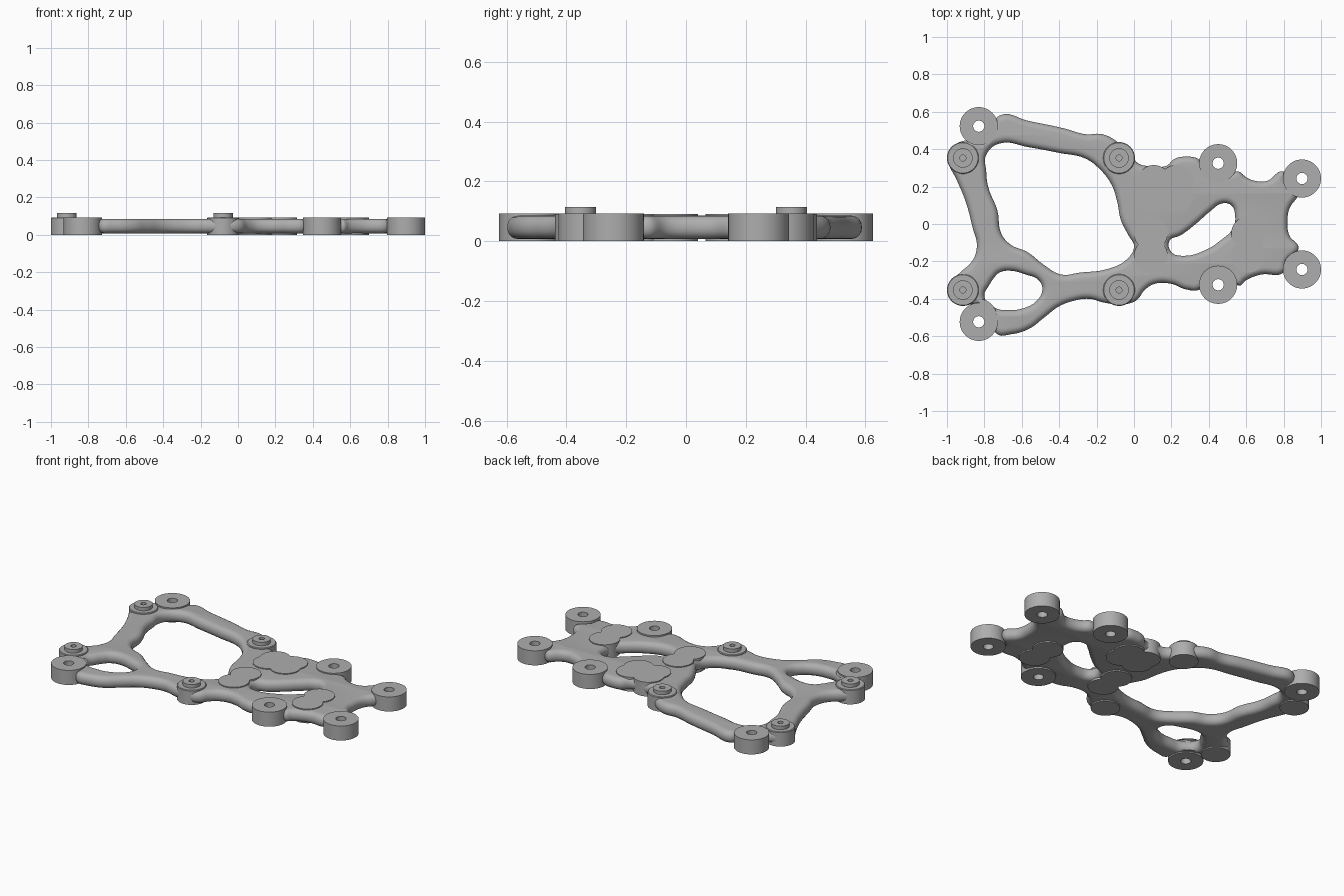
import bpy, bmesh
from math import sin, cos, pi, sqrt, radians

old = bpy.data.objects.get("Cube")
if old:
    bpy.data.objects.remove(old, do_unlink=True)

metal = bpy.data.materials.new("plain grey")
metal.use_nodes = True
GREY = (0.42, 0.42, 0.42, 1)
metal.diffuse_color = GREY
metal.node_tree.nodes["Principled BSDF"].inputs["Base Color"].default_value = GREY

HEIGHT = 0.093


def finish(obj, angle=35):
    """Assign the material and smooth everything but the hard edges."""
    obj.data.materials.clear()
    obj.data.materials.append(metal)
    bpy.ops.object.select_all(action="DESELECT")
    obj.select_set(True)
    bpy.context.view_layer.objects.active = obj
    bpy.ops.object.shade_smooth_by_angle(angle=radians(angle))


def add_object(name, bm, x, y):
    mesh = bpy.data.meshes.new(name)
    bm.normal_update()
    bm.to_mesh(mesh)
    bm.free()
    obj = bpy.data.objects.new(name, mesh)
    obj.location = (x, y, 0)
    bpy.context.collection.objects.link(obj)
    finish(obj)
    return obj


def lathe(name, x, y, profile, closed, steps=48):
    """Turn a (radius, height) profile around the vertical axis."""
    bm = bmesh.new()
    verts = [bm.verts.new((r, 0, z)) for r, z in profile]
    pairs = list(zip(verts, verts[1:]))
    if closed:
        pairs.append((verts[-1], verts[0]))
    edges = [bm.edges.new(p) for p in pairs]
    bmesh.ops.spin(bm, geom=verts + edges, axis=(0, 0, 1), cent=(0, 0, 0),
                   angle=2 * pi, steps=steps, use_duplicate=False)
    bmesh.ops.remove_doubles(bm, verts=bm.verts, dist=0.0001)
    bmesh.ops.recalc_face_normals(bm, faces=bm.faces)
    return add_object(name, bm, x, y)


def lobed_pad(name, x, y, centres, radius, steps=96):
    """Flat pad whose outline is the union of overlapping circles."""
    bm = bmesh.new()
    ring = []
    for i in range(steps):
        dx, dy = cos(2 * pi * i / steps), sin(2 * pi * i / steps)
        reach = 0
        for cx, cy in centres:
            along = cx * dx + cy * dy
            inside = radius ** 2 - cx ** 2 - cy ** 2 + along ** 2
            reach = max(reach, along + sqrt(max(inside, 0)))
        ring.append(bm.verts.new((dx * reach, dy * reach, 0)))
    face = bm.faces.new(ring)
    new = bmesh.ops.extrude_face_region(bm, geom=[face])["geom"]
    tops = [v for v in new if isinstance(v, bmesh.types.BMVert)]
    bmesh.ops.translate(bm, verts=tops, vec=(0, 0, HEIGHT - 0.002))
    bmesh.ops.recalc_face_normals(bm, faces=bm.faces)
    return add_object(name, bm, x, y)


# Organic frame: outline and three windows, in hundredths
outline = [
    (-72, 58), (-56, 55), (-37, 51), (-26, 48), (-17, 48), (-9, 44), (-2, 37),
    (3, 32), (10, 31), (17, 31), (22, 35), (28, 36), (34, 35), (41, 28),
    (49, 27), (56, 28), (60, 25), (65, 23), (71, 23), (80, 28), (82, 22),
    (88, 18), (83, 8), (82, 1), (83, -6), (88, -13), (82, -20), (80, -26),
    (68, -27), (60, -30), (56, -33), (49, -26), (41, -26), (35, -35),
    (28, -35), (20, -32), (11, -32), (6, -35), (1, -41), (-7, -43),
    (-16, -42), (-24, -40), (-32, -41), (-40, -44), (-48, -50), (-56, -56),
    (-66, -59), (-73, -59), (-76, -52), (-79, -45), (-88, -43), (-97, -41),
    (-99, -32), (-93, -26), (-86, -19), (-84, -11), (-86, -3), (-90, 12),
    (-95, 24), (-99, 33), (-97, 41), (-89, 45), (-81, 45), (-76, 51)]
large_window = [
    (-79, 37), (-72, 43), (-56, 41), (-40, 38), (-26, 35), (-18, 29),
    (-12, 21), (-9, 12), (-7, 2), (-3, -6), (0, -12), (-4, -19), (-14, -24),
    (-29, -26), (-39, -27), (-48, -22), (-57, -15), (-66, -11), (-71, -5),
    (-73, 7), (-78, 20), (-79, 28)]
corner_window = [
    (-72, -26), (-66, -25), (-58, -27), (-51, -30), (-49, -35), (-52, -41),
    (-59, -45), (-67, -46), (-74, -45), (-80, -39), (-77, -32), (-75, -29)]
slot_window = [
    (19, -9), (25, -6), (33, 0), (41, 7), (47, 11), (52, 10), (54, 5),
    (53, -2), (46, -9), (38, -14), (27, -17), (20, -15)]

ROUND = 0.035
curve = bpy.data.curves.new("frame", "CURVE")
curve.dimensions = "2D"
curve.fill_mode = "BOTH"
curve.extrude = 0.004
curve.bevel_depth = ROUND
curve.bevel_resolution = 4
curve.offset = -ROUND
for loop in (outline, large_window, corner_window, slot_window):
    spline = curve.splines.new("BEZIER")
    spline.bezier_points.add(len(loop) - 1)
    spline.use_cyclic_u = True
    spline.resolution_u = 6
    for point, (px, py) in zip(spline.bezier_points, loop):
        point.co = (px / 100, py / 100, 0)
        point.handle_left_type = point.handle_right_type = "AUTO"
frame = bpy.data.objects.new("frame", curve)
frame.location.z = HEIGHT / 2
bpy.context.collection.objects.link(frame)
bpy.ops.object.select_all(action="DESELECT")
frame.select_set(True)
bpy.context.view_layer.objects.active = frame
bpy.ops.object.convert(target="MESH")
frame = bpy.context.view_layer.objects.active
bm = bmesh.new()
bm.from_mesh(frame.data)
bmesh.ops.remove_doubles(bm, verts=bm.verts, dist=0.0002)
bmesh.ops.recalc_face_normals(bm, faces=bm.faces)
bm.to_mesh(frame.data)
bm.free()
finish(frame, 50)

# Mirrored mounting bosses with through holes, and raised posts
ring = [(0.03, 0), (0.102, 0), (0.102, HEIGHT), (0.03, HEIGHT)]
post = [(0, 0), (0.085, 0), (0.085, 0.089), (0.081, HEIGHT), (0.052, HEIGHT),
        (0.052, 0.115), (0.016, 0.115), (0.016, 0.085), (0, 0.085)]
for side, label in ((1, "back"), (-1, "front")):
    for place, x, y in (("outer", -0.83, 0.523), ("middle", 0.45, 0.325),
                        ("end", 0.898, 0.243)):
        lathe(f"{label}_{place}_boss", x, side * y, ring, True)
    for place, x in (("outer", -0.915), ("middle", -0.08)):
        lathe(f"{label}_{place}_post", x, side * 0.353, post, False)

# Flat lobed pads, flush with the bosses on both faces
twin = [(0, -0.06), (0, 0.06)]
quad = [(sx * 0.06, sy * 0.035) for sx in (-1, 1) for sy in (-1, 1)]
lobed_pad("wide_pad", 0.166, 0.19, quad, 0.09)
lobed_pad("centre_pad", 0.09, -0.11, twin, 0.09)
lobed_pad("end_pad", 0.61, -0.11, twin, 0.09)
